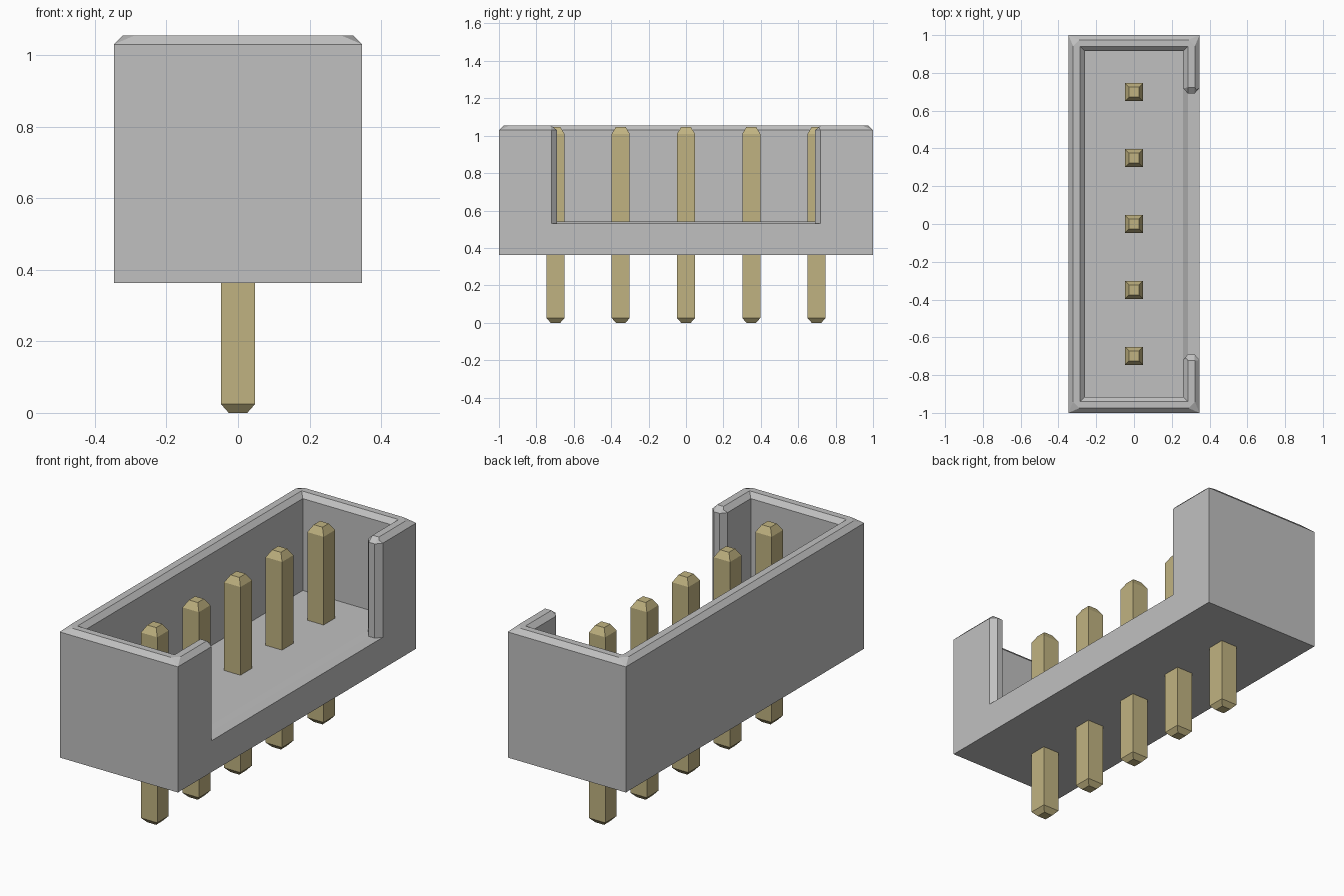
import bpy, bmesh

old = bpy.data.objects.get("Cube")
if old:
    bpy.data.objects.remove(old, do_unlink=True)


def material(name, rgb):
    m = bpy.data.materials.new(name)
    m.use_nodes = True
    m.diffuse_color = (*rgb, 1)
    m.node_tree.nodes["Principled BSDF"].inputs["Base Color"].default_value = (*rgb, 1)
    return m


grey = material("grey plastic", (0.53, 0.53, 0.53))
gold = material("pale gold metal", (0.53, 0.45, 0.22))


def finish(name, bm, mat):
    bmesh.ops.recalc_face_normals(bm, faces=bm.faces)
    mesh = bpy.data.meshes.new(name)
    bm.to_mesh(mesh)
    bm.free()
    mesh.materials.append(mat)
    ob = bpy.data.objects.new(name, mesh)
    bpy.context.collection.objects.link(ob)
    return ob


def loft(name, rings, mat):
    """Solid through matching rings of points, capped at both ends."""
    bm = bmesh.new()
    rows = [[bm.verts.new(p) for p in ring] for ring in rings]
    n = len(rows[0])
    for a, b in zip(rows, rows[1:]):
        for i in range(n):
            j = (i + 1) % n
            bm.faces.new((a[i], a[j], b[j], b[i]))
    bm.faces.new(rows[0])
    bm.faces.new(rows[-1])
    return finish(name, bm, mat)


def rect(hx, hy, z, cy=0):
    return [(sx * hx, cy + sy * hy, z) for sx, sy in ((-1, -1), (1, -1), (1, 1), (-1, 1))]


# Housing block with a chamfered top and clipped rim corners
HX, HY, BASE, EDGE, TOP = 0.347, 1.0, 0.363, 1.03, 1.055
CHAMFER = TOP - EDGE
clip = 0.033
tx, ty = HX - CHAMFER, HY - CHAMFER
bm = bmesh.new()
points = rect(HX, HY, BASE) + rect(HX, HY, EDGE) + rect(tx - clip, ty, TOP) + rect(tx, ty - clip, TOP)
for p in points:
    bm.verts.new(p)
bmesh.ops.convex_hull(bm, input=bm.verts)
bmesh.ops.dissolve_limit(bm, angle_limit=0.01, verts=bm.verts, edges=bm.edges)
housing = finish("housing", bm, grey)

# Open pocket with a chamfered rim
FLOOR, IX, IY = 0.542, 0.26, 0.915
flare = 0.05
pocket = loft("pocket_cutter", [rect(IX, IY, FLOOR), rect(IX, IY, EDGE),
                                rect(IX + flare, IY + flare, EDGE + flare)], grey)

# Side notch: sections along x as (x, half width, sill height)
rings = []
for x, h, sill in ((0.25, 0.732, 0.547), (0.26, 0.72, 0.542), (0.285, 0.69, 0.53),
                   (0.32, 0.69, 0.53), (HX, 0.72, 0.53), (0.37, 0.72, 0.53)):
    half = [(h, sill), (h, EDGE), (0.735, 1.065)]
    outline = half + [(-y, z) for y, z in reversed(half)]
    rings.append([(x, y, z) for y, z in outline])
notch = loft("notch_cutter", rings, grey)

# Cut the housing and drop the cutters
bpy.context.view_layer.objects.active = housing
for cutter in (pocket, notch):
    cutter.hide_render = True
    mod = housing.modifiers.new(cutter.name, 'BOOLEAN')
    mod.operation = 'DIFFERENCE'
    mod.solver = 'EXACT'
    mod.object = cutter
    bpy.ops.object.modifier_apply(modifier=mod.name)
    bpy.data.objects.remove(cutter, do_unlink=True)

# Row of square pins with tapered ends
PITCH, R, TIP = 0.349, 0.048, 0.026
for i in range(-2, 3):
    profile = ((TIP, 0), (R, 0.025), (R, 1.01), (TIP, 1.047))
    loft(f"pin_{i + 3}", [rect(r, r, z, i * PITCH) for r, z in profile], gold)
